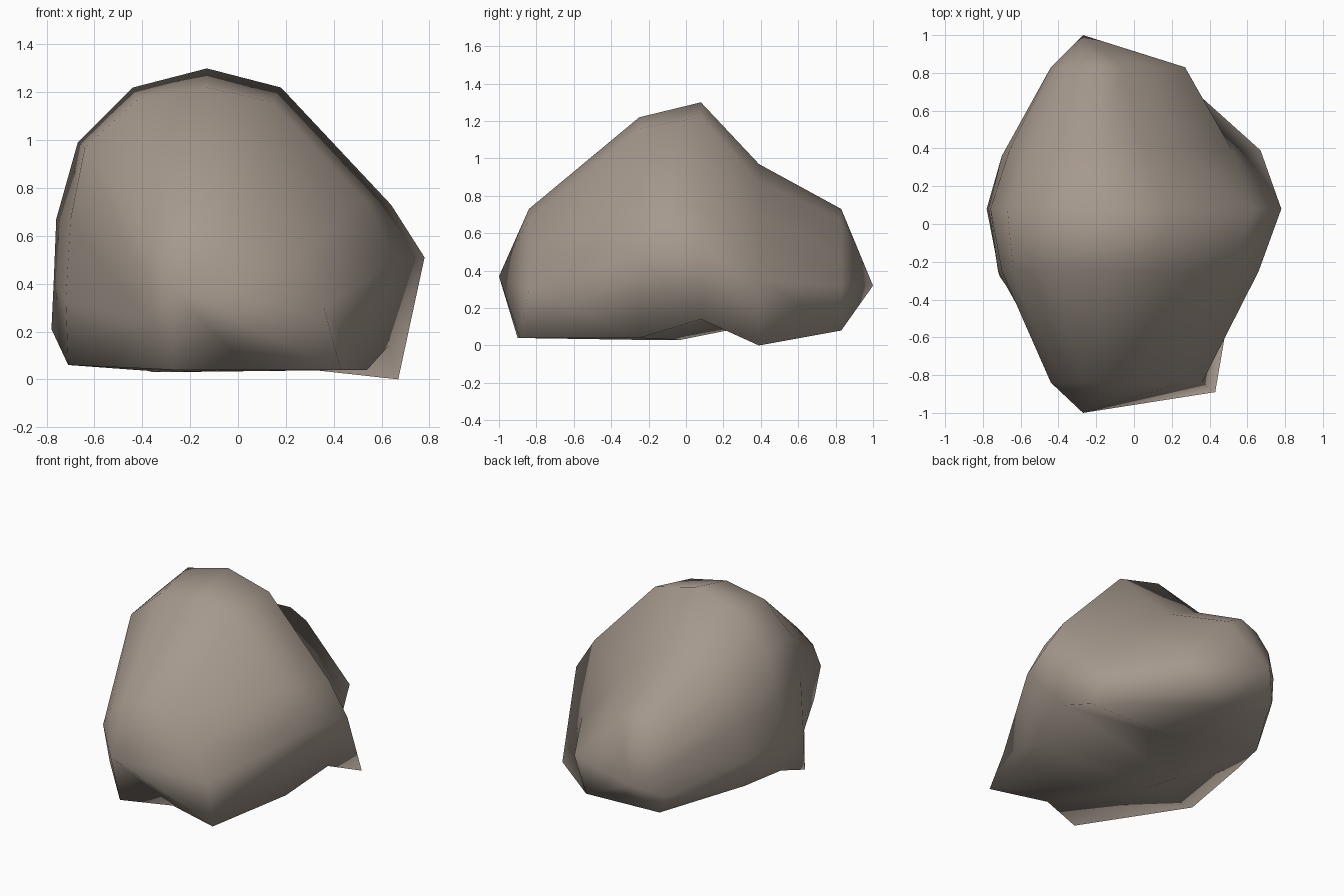
import bpy, bmesh

# Single stone colour
stone = bpy.data.materials.new("warm grey stone")
stone.diffuse_color = (0.38, 0.32, 0.27, 1)

# Cross-sections (x, z, optional y shift) along y, bottom left over the top to the underside
sections = [
    (-0.84, [(-0.27, 0.04, -0.06), (-0.39, 0.25), (-0.44, 0.49), (-0.38, 0.62), (-0.27, 0.70),
             (-0.13, 0.73), (0.06, 0.67), (0.26, 0.50), (0.36, 0.30), (0.43, 0.04, -0.05), (0.05, 0.04, 0.06)]),
    (-0.25, [(-0.71, 0.06, -0.03), (-0.72, 0.33), (-0.70, 0.67), (-0.64, 0.97), (-0.42, 1.17),
             (-0.13, 1.22), (0.14, 1.16), (0.52, 0.76), (0.66, 0.50), (0.54, 0.04), (-0.30, 0.03)]),
    (0.08, [(-0.78, 0.21), (-0.77, 0.42), (-0.76, 0.67), (-0.67, 0.99), (-0.44, 1.22),
            (-0.13, 1.30), (0.18, 1.22), (0.64, 0.73), (0.78, 0.51), (0.63, 0.14), (-0.36, 0.03, -0.11)]),
    (0.39, [(-0.70, 0.19, -0.03), (-0.70, 0.36, -0.03), (-0.66, 0.60), (-0.56, 0.80), (-0.38, 0.93),
            (-0.16, 0.97), (0.04, 0.88), (0.24, 0.69), (0.52, 0.35), (0.67, 0.0), (-0.15, 0.09, -0.12)]),
    (0.83, [(-0.38, 0.10), (-0.43, 0.22), (-0.44, 0.40), (-0.40, 0.57), (-0.30, 0.68),
            (-0.18, 0.73), (-0.06, 0.67), (0.10, 0.50), (0.27, 0.32), (0.18, 0.08), (-0.10, 0.09)]),
]
front_tip, back_tip = (-0.27, -1.0, 0.37), (-0.27, 1.0, 0.32)

# Loft the sections and close both ends to a tip
bm = bmesh.new()
rings = [[bm.verts.new((p[0], y + sum(p[2:]), p[1])) for p in pts] for y, pts in sections]
n = len(rings[0])
for a, b in zip(rings, rings[1:]):
    for i in range(n):
        j = (i + 1) % n
        bm.faces.new((a[i], a[j], b[j], b[i]))
for ring, tip in ((rings[0], front_tip), (rings[-1], back_tip)):
    t = bm.verts.new(tip)
    for i in range(n):
        bm.faces.new((ring[i], ring[(i + 1) % n], t))
bmesh.ops.recalc_face_normals(bm, faces=bm.faces)

# Smooth shading all over
for f in bm.faces:
    f.smooth = True

mesh = bpy.data.meshes.new("boulder")
bm.to_mesh(mesh)
bm.free()
mesh.materials.append(stone)
boulder = bpy.data.objects.new("boulder", mesh)
bpy.context.collection.objects.link(boulder)
